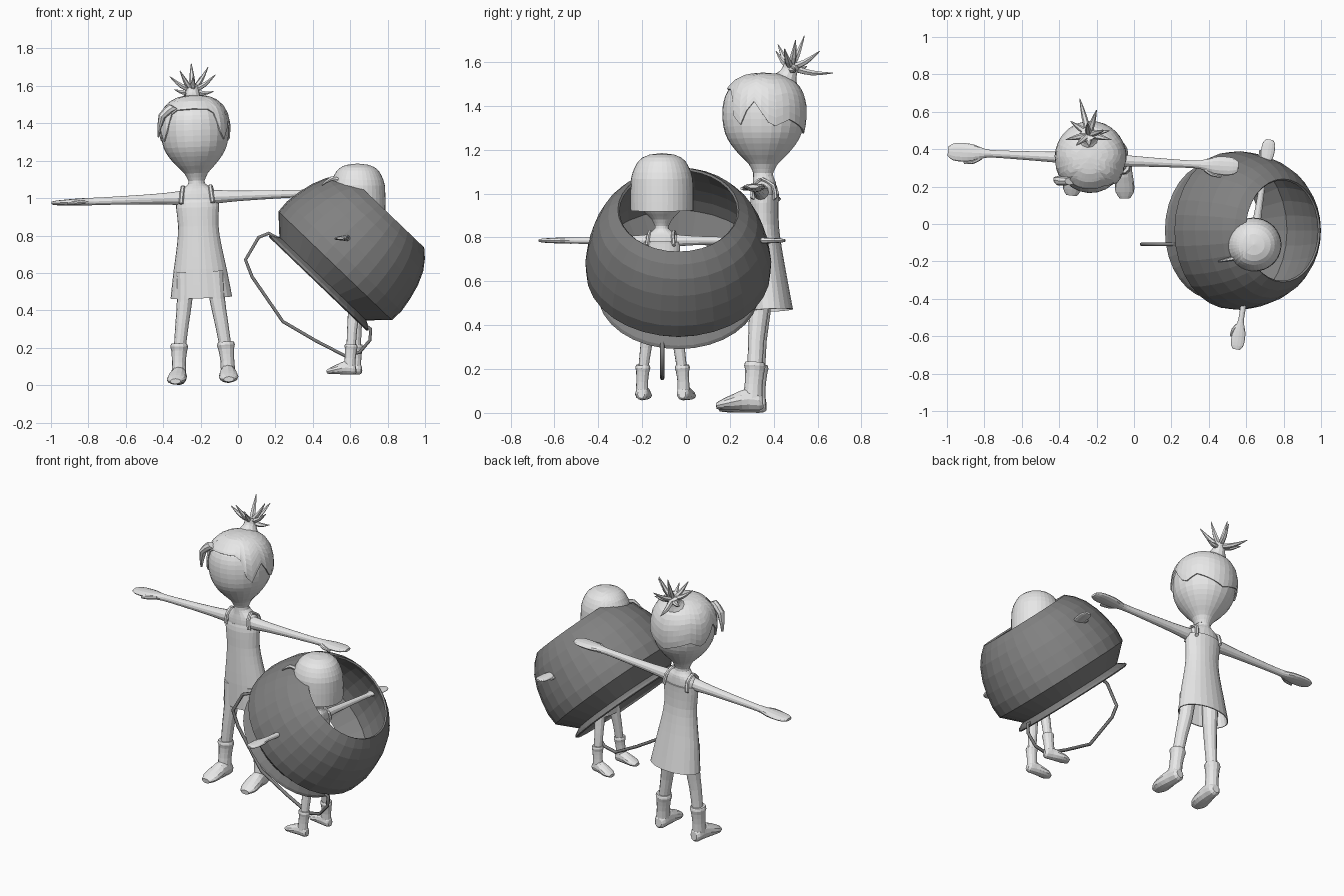
import bpy, bmesh, math
from mathutils import Vector, Matrix

if "Cube" in bpy.data.objects:
    bpy.data.objects.remove(bpy.data.objects["Cube"])


def material(name, v):
    m = bpy.data.materials.new(name)
    m.diffuse_color = (v, v, v, 1)
    m.use_nodes = True
    m.node_tree.nodes["Principled BSDF"].inputs["Base Color"].default_value = m.diffuse_color
    return m


LIGHT = material("light grey", 0.8)
DARK = material("dark grey", 0.22)


def add_mesh(name, rings, mat, M=Matrix(), caps=True, thick=0):
    """Skin a list of closed rings of points."""
    bm = bmesh.new()
    vs = [[bm.verts.new(M @ p) for p in r] for r in rings]
    n = len(vs[0])
    for a, b in zip(vs, vs[1:]):
        for i in range(n):
            j = (i + 1) % n
            bm.faces.new((a[i], a[j], b[j], b[i]))
    if caps in (True, "start"):
        bm.faces.new(vs[0][::-1])
    if caps in (True, "end"):
        bm.faces.new(vs[-1])
    bmesh.ops.recalc_face_normals(bm, faces=bm.faces)
    me = bpy.data.meshes.new(name)
    bm.to_mesh(me)
    bm.free()
    me.materials.append(mat)
    ob = bpy.data.objects.new(name, me)
    bpy.context.collection.objects.link(ob)
    if thick:
        s = ob.modifiers.new("thickness", "SOLIDIFY")
        s.thickness = thick
        s.offset = -1
    return ob


def resample(rows, k):
    """Catmull-Rom interpolation, k steps per span."""
    out = []
    rows = [Vector(r) for r in rows]
    for i in range(len(rows) - 1):
        p1, p2 = rows[i], rows[i + 1]
        p0 = rows[i - 1] if i else p1
        p3 = rows[i + 2] if i + 2 < len(rows) else p2
        for s in range(k):
            t = s / k
            out.append(0.5 * (2 * p1 + (p2 - p0) * t + (2 * p0 - 5 * p1 + 4 * p2 - p3) * t * t
                              + (3 * p1 - p0 - 3 * p2 + p3) * t ** 3))
    return out + [rows[-1]]


def tube(name, rows, mat, M=Matrix(), n=12, k=2, caps=True, thick=0):
    """Elliptical loft: rows are x, y, z, half width, half depth."""
    rows = resample(rows, k)
    t = (Vector(rows[-1][:3]) - Vector(rows[0][:3])).normalized()
    ref = Vector((0, 0, 1)) if abs(t.z) < 0.85 else Vector((0, 1, 0))
    u = t.cross(ref).normalized()
    w = u.cross(t)
    rings = []
    for r in rows:
        c = Vector(r[:3])
        a, b = max(r[3], 0.001), max(r[4], 0.001)
        rings.append([c + u * a * math.cos(2 * math.pi * i / n) + w * b * math.sin(2 * math.pi * i / n)
                      for i in range(n)])
    return add_mesh(name, rings, mat, M, caps, thick)


def lerp(table, x):
    for (x0, y0), (x1, y1) in zip(table, table[1:]):
        if x <= x1:
            return y0 + (y1 - y0) * max(0, (x - x0) / (x1 - x0))
    return table[-1][1]


HEAD = [(1.09, .045), (1.13, .065), (1.17, .105), (1.22, .147), (1.27, .174), (1.33, .186), (1.39, .186),
        (1.44, .175), (1.48, .152), (1.51, .117), (1.53, .07), (1.537, .004)]
BOB = [(1.17, .198), (1.28, .2), (1.38, .196), (1.44, .18), (1.49, .15), (1.52, .115), (1.535, .07), (1.542, .004)]
# lower hair edge by angle from the face, 0 is the front and 180 the back
EDGE_SPIKY = [(0, 1.475), (38, 1.47), (56, 1.28), (78, 1.42), (105, 1.29), (130, 1.33), (180, 1.27)]
EDGE_BOB = [(0, 1.42), (45, 1.39), (60, 1.19), (180, 1.18)]


def hair_shell(name, profile, edge, grow, M):
    n, steps, top = 36, 10, profile[-1][0]
    rings = []
    for s in range(steps + 1):
        f = 1 - (1 - s / steps) ** 1.6
        ring = []
        for i in range(n):
            deg = 360 * i / n
            low = lerp(edge, min(deg, 360 - deg))
            z = low + (top - low) * f
            r = lerp(profile, z) + grow * (s < steps)
            a = math.radians(deg)
            ring.append(Vector((.97 * r * math.sin(a), -r * math.cos(a), z + grow * f)))
        rings.append(ring)
    add_mesh(name, rings, LIGHT, M, "end", .008)


def figure(tag, M):
    """One figure in a dress, facing -y in its own frame."""
    def part(name, rows, **kw):
        tube(tag + "_" + name, rows, LIGHT, M, **kw)

    part("head", [(0, 0, z, r * .97, r) for z, r in HEAD], n=24)
    part("chest_and_neck", [(0, .005, .85, .09, .055), (0, .005, .97, .108, .058), (0, .005, 1.02, .105, .056),
                            (0, .005, 1.05, .075, .052), (0, 0, 1.075, .045, .046), (0, 0, 1.12, .04, .045)], n=20)
    part("dress", [(0, .01, .99, .113, .063), (0, .005, .95, .115, .066), (0, .005, .85, .108, .067),
                   (0, .01, .75, .118, .075), (0, .02, .62, .141, .088), (0, .035, .465, .165, .102)],
         n=24, caps=False, thick=.006)
    for s in (-1, 1):
        side = ("left_", "right_")[s > 0]
        # strap arching over the shoulder
        part(side + "strap_front", [(s * .085, -.045, .97, .012, .012), (s * .078, -.04, 1.03, .012, .01),
                                    (s * .073, -.005, 1.062, .012, .01)], n=6)
        part(side + "strap_back", [(s * .085, .06, .97, .012, .012), (s * .078, .05, 1.03, .012, .01),
                                   (s * .073, -.005, 1.062, .012, .01)], n=6)
        # arm, hand and thumb
        part(side + "arm", [(s * x, -.005, 1.0, a, b) for x, a, b in (
            (.07, .036, .04), (.13, .034, .034), (.22, .028, .028), (.38, .023, .023), (.52, .02, .02),
            (.58, .024, .02), (.64, .044, .019), (.70, .05, .016), (.75, .045, .013), (.778, .025, .008))])
        part(side + "thumb", [(s * .60, -.025, 1.0, .014, .012), (s * .64, -.05, .997, .014, .011),
                              (s * .69, -.062, .993, .007, .006)], n=8)
        # leg, boot shaft and foot
        part(side + "leg", [(s * .08, -.01, .60, .048, .05), (s * .088, -.015, .45, .041, .044),
                            (s * .105, -.025, .33, .036, .037), (s * .125, -.03, .18, .031, .034)])
        part(side + "boot", [(s * .125, -.03, .222, .042, .044), (s * .125, -.03, .205, .048, .049),
                             (s * .126, -.03, .183, .042, .044), (s * .13, -.035, .12, .037, .041),
                             (s * .132, -.04, .05, .04, .045)])
        part(side + "foot", [(s * .13, .008, .04, .022, .026), (s * .13, -.01, .045, .038, .043),
                             (s * .132, -.06, .052, .043, .05), (s * .137, -.12, .041, .051, .038),
                             (s * .141, -.17, .03, .05, .026), (s * .143, -.205, .022, .028, .014)])


# Tall figure behind, leaning slightly
TALL = (Matrix.Translation((-.18, .35, .004)) @ Matrix.Rotation(math.radians(-3), 4, "Z")
        @ Matrix.Rotation(math.radians(-2.2), 4, "Y"))
figure("tall", TALL)
hair_shell("tall_hair", HEAD, EDGE_SPIKY, .012, TALL)
tube("tall_fringe_lock", [(-.10, -.13, 1.49, .03, .02), (-.165, -.13, 1.44, .02, .025),
                          (-.19, -.12, 1.33, .005, .008)], LIGHT, TALL, n=8)

# Spiky tuft on the crown
tube("hair_tuft_base", [(-.01, .09, 1.50, .075, .07), (-.01, .11, 1.535, .045, .045),
                        (-.01, .12, 1.56, .036, .036), (-.01, .13, 1.59, .04, .04)], LIGHT, TALL)
TIPS = [(-.365, .45, 1.65), (-.25, .54, 1.72), (-.16, .50, 1.70), (-.12, .45, 1.66), (-.31, .42, 1.68),
        (-.29, .67, 1.55), (-.2, .61, 1.65), (-.13, .5, 1.57), (-.34, .55, 1.58), (-.24, .41, 1.65)]
for i, tip in enumerate(TIPS):
    base = Vector((-.242, .478, 1.575))
    tip = Vector(tip)
    mid = base.lerp(tip, .5) + Vector((0, 0, -.012))
    tube("hair_spike_%d" % (i + 1), [(*base, .016, .016), (*mid, .015, .013), (*tip, .002, .002)],
         LIGHT, n=6, k=3)

# Small figure inside the bucket, facing -x
SMALL = (Matrix.Translation((.64, -.11, .056)) @ Matrix.Rotation(math.radians(-99), 4, "Z")
         @ Matrix.Scale(.73, 4))
figure("small", SMALL)
hair_shell("small_bob_hair", BOB, EDGE_BOB, .004, SMALL)
tube("small_fringe_lock", [(.55, -.18, 1.09, .012, .016), (.50, -.19, 1.105, .01, .012),
                           (.45, -.2, 1.07, .003, .004)], LIGHT, n=6)

# Tilted round bucket, open at both ends, with a flared lip
AXIS = Vector((.69, 0, .72)).normalized()
ORIGIN = Vector((-.048, -.035, .046))
BUCKET = [(.692, .368), (.705, .36), (.725, .322), (.82, .42), (.89, .424), (.97, .412), (1.05, .392),
          (1.125, .36), (1.18, .32), (1.22, .276)]
tube("bucket", [(*(ORIGIN + AXIS * u), r, r) for u, r in BUCKET], DARK, n=32, k=1, caps=False, thick=.012)

# Thin bail handle hanging below the lip
cu = bpy.data.curves.new("bucket_handle", "CURVE")
cu.dimensions = "3D"
cu.bevel_depth = .01
cu.bevel_resolution = 1
cu.use_fill_caps = True
PATH = [(.22, .78), (.165, .812), (.11, .79), (.04, .67), (.075, .58), (.24, .34), (.42, .235), (.57, .158),
        (.65, .175), (.705, .24), (.71, .30), (.65, .34)]
sp = cu.splines.new("POLY")
sp.points.add(len(PATH) - 1)
for p, (x, z) in zip(sp.points, PATH):
    p.co = (x, -.108, z, 1)
cu.materials.append(DARK)
bpy.context.collection.objects.link(bpy.data.objects.new("bucket_handle", cu))
